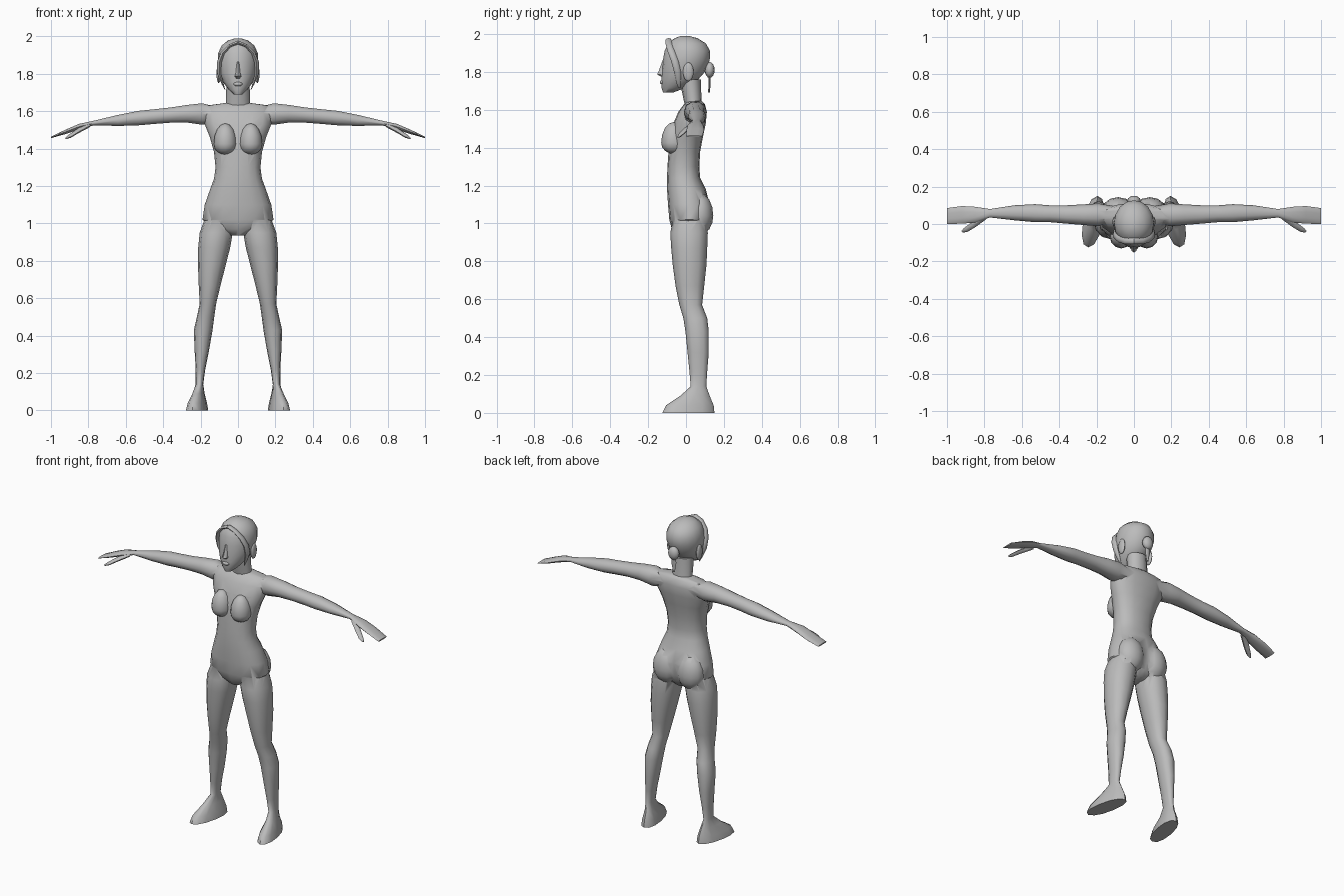
import bpy, bmesh, math
from mathutils import Vector

grey = bpy.data.materials.new("plain grey")
grey.diffuse_color = (0.5, 0.5, 0.5, 1)


def finish(name, bm):
    bmesh.ops.recalc_face_normals(bm, faces=bm.faces)
    me = bpy.data.meshes.new(name)
    bm.to_mesh(me)
    bm.free()
    me.materials.append(grey)
    ob = bpy.data.objects.new(name, me)
    bpy.context.collection.objects.link(ob)
    return ob


def loft(name, rings, sides=12, power=2.0):
    """Skin a row of rounded rings, each given as (centre, half axis a, half axis b)."""
    bm = bmesh.new()
    rows = []
    for c, a, b in rings:
        row = []
        for i in range(sides):
            t = 2 * math.pi * i / sides
            u, v = (math.copysign(abs(f) ** (2 / power), f) for f in (math.cos(t), math.sin(t)))
            row.append(bm.verts.new(Vector(c) + Vector(a) * u + Vector(b) * v))
        rows.append(row)
    for p, q in zip(rows, rows[1:]):
        for i in range(sides):
            j = (i + 1) % sides
            bm.faces.new((p[i], p[j], q[j], q[i]))
    bm.faces.new(rows[0])
    bm.faces.new(rows[-1])
    return finish(name, bm)


def level(z, x0, x1, y0, y1, skew=0.0):
    """Horizontal ring from its bounds."""
    return (((x0 + x1) / 2, (y0 + y1) / 2, z), ((x1 - x0) / 2, 0, 0),
            (skew * (y1 - y0) / 2, (y1 - y0) / 2, 0))


def ball(name, centre, radii, stretch=1.0):
    """Ellipsoid whose upper half can be stretched."""
    bm = bmesh.new()
    bmesh.ops.create_uvsphere(bm, u_segments=12, v_segments=8, radius=1)
    for v in bm.verts:
        k = stretch if v.co.z > 0 else 1
        v.co = Vector((centre[i] + v.co[i] * radii[i] * (k if i == 2 else 1) for i in range(3)))
    return finish(name, bm)


def union(base, others):
    for o in others:
        m = base.modifiers.new("join", 'BOOLEAN')
        m.operation, m.solver, m.object = 'UNION', 'EXACT', o
        bpy.context.view_layer.objects.active = base
        bpy.ops.object.modifier_apply(modifier=m.name)
        bpy.data.objects.remove(o)


# Torso: height, half width, front, back
torso = [(0.935, .04, -.05, .07), (.97, .12, -.075, .10), (1.02, .19, -.088, .12),
         (1.10, .178, -.095, .125), (1.18, .15, -.10, .105), (1.24, .128, -.10, .075),
         (1.30, .12, -.098, .07), (1.38, .128, -.092, .075), (1.46, .15, -.085, .09),
         (1.53, .178, -.066, .105), (1.59, .185, -.04, .11), (1.63, .17, -.01, .10),
         (1.645, .06, .01, .085)]
body = loft("body", [level(z, -w, w, f, b) for z, w, f, b in torso], 16, 2.3)

# Leg with foot: height, inner, outer, front, back
leg = [(1.06, .05, .165, -.06, .10), (.95, .028, .205, -.083, .115), (.87, .042, .213, -.078, .112),
       (.78, .065, .214, -.07, .108), (.67, .093, .21, -.055, .096), (.57, .117, .205, -.035, .085),
       (.50, .127, .22, -.014, .112), (.43, .136, .236, -.003, .12), (.32, .155, .232, .008, .12),
       (.22, .175, .226, .018, .112), (.14, .186, .226, .025, .107), (.09, .182, .24, -.03, .125),
       (.04, .172, .262, -.105, .146), (0, .166, .272, -.125, .15)]
# Arm with hand: distance out, front, back, bottom, top
arm = [(.10, .02, .095, 1.55, 1.62), (.19, -.012, .11, 1.525, 1.645), (.27, -.005, .105, 1.537, 1.636),
       (.36, .002, .10, 1.537, 1.622), (.45, .01, .10, 1.53, 1.612), (.53, .01, .106, 1.523, 1.604),
       (.64, .02, .10, 1.52, 1.582), (.77, .035, .08, 1.524, 1.55), (.85, .008, .092, 1.502, 1.533),
       (.92, .002, .096, 1.478, 1.503), (1.0, 0, .085, 1.456, 1.464)]
thumb = [(.80, .04, 1.525, .018), (.86, -.005, 1.492, .017), (.90, -.032, 1.466, .014), (.92, -.042, 1.455, .006)]

parts = [loft("neck", [level(z, -w, w, f, b) for z, w, f, b in
                       [(1.58, .075, .005, .09), (1.65, .064, -.012, .082), (1.76, .062, -.035, .078)]])]
for s in (-1, 1):
    parts.append(loft("leg", [level(z, *sorted((s * i, s * o)), f, b, -s * (.18 if z < .1 else 0))
                              for z, i, o, f, b in leg], 12, 2.2))
    parts.append(loft("arm", [((s * x, (f + b) / 2, (lo + hi) / 2), (0, (b - f) / 2, 0), (0, 0, (hi - lo) / 2))
                              for x, f, b, lo, hi in arm], 10, 2.2))
    parts.append(loft("thumb", [((s * x, y, z), (r * .7 * s, r * .7, 0), (0, 0, r * .7))
                                for x, y, z, r in thumb], 6))
    parts.append(ball("breast", (s * .068, -.065, 1.425), (.062, .066, .058), 1.9))
    parts.append(ball("buttock", (s * .085, .072, 1.04), (.088, .072, .10), 1.2))
union(body, parts)

# Head: height, half width, front, back
skull = [(1.69, .022, -.12, -.07), (1.715, .05, -.129, -.005), (1.755, .08, -.13, .06),
         (1.80, .099, -.128, .10), (1.86, .108, -.122, .125), (1.91, .106, -.113, .127),
         (1.95, .088, -.095, .105), (1.978, .055, -.06, .06), (1.99, .015, -.025, .015)]
head = loft("head", [level(z, -w, w, f, b) for z, w, f, b in skull], 16, 2.0)

# Nose and lips
nose = loft("nose", [level(z, -w, w, f, -.10) for z, w, f in
                     [(1.865, .008, -.122), (1.80, .013, -.146), (1.787, .018, -.152), (1.775, .012, -.132)]], 8)
lips = ball("lips", (0, -.124, 1.745), (.024, .014, .012))

# Hair framing the face, and ears
path = [(.0, -.092, 1.968, .016), (.045, -.09, 1.95, .018), (.082, -.078, 1.91, .02),
        (.1, -.06, 1.86, .02), (.1, -.045, 1.80, .018), (.082, -.04, 1.745, .012), (.07, -.035, 1.715, .005)]
extras = []
for s, side in ((-1, "right"), (1, "left")):
    extras.append(loft(side + "_hair_lock", [((s * x, y, z), (0, r, 0),
                       (s * r * .65 * (x / .1), 0, r * .65 * (1 - x / .11))) for x, y, z, r in path], 8))
    extras.append(ball(side + "_ear", (s * .103, .012, 1.80), (.012, .028, .05)))

# Bun with a thin hanging lock
bun = ball("hair_bun", (0, .125, 1.81), (.036, .026, .042))
tail = loft("hair_tail", [level(z, -w, w, y - .006, y + .006) for z, w, y in
                          [(1.80, .014, .125), (1.75, .018, .124), (1.69, .006, .122)]], 6)

# Smooth shading with sharp edges kept
bpy.ops.object.select_all(action='DESELECT')
for o in [body, head, nose, lips, bun, tail] + extras:
    o.select_set(True)
bpy.context.view_layer.objects.active = body
bpy.ops.object.shade_smooth_by_angle(angle=math.radians(50))
